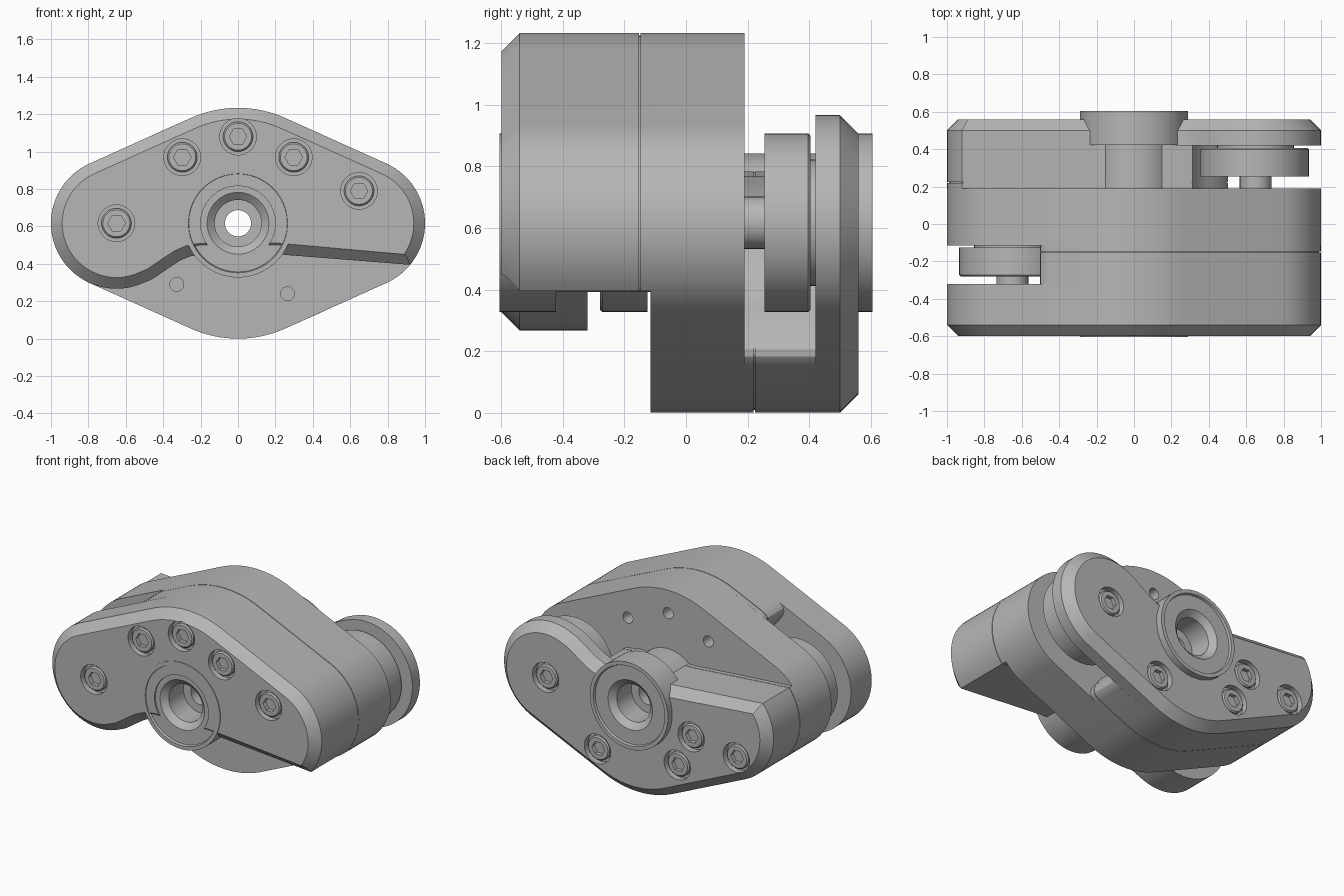
import bpy, bmesh, math
from math import cos, sin, radians

if "Cube" in bpy.data.objects:
    bpy.data.objects.remove(bpy.data.objects["Cube"])

C = 0.617            # height of the central axis
ARM = 0.65           # distance from the axis to the end lobes
R_END, R_MID = 0.35, 0.617

metal = bpy.data.materials.new("grey_metal")
metal.diffuse_color = (0.47, 0.47, 0.47, 1)
metal.use_nodes = True
metal.node_tree.nodes["Principled BSDF"].inputs["Base Color"].default_value = metal.diffuse_color


def arc(cx, cz, r, a0, a1, n):
    return [(cx + r * cos(radians(a0 + (a1 - a0) * i / n)),
             cz + r * sin(radians(a0 + (a1 - a0) * i / n))) for i in range(n + 1)]


def circle(cx, cz, r, n=48):
    return arc(cx, cz, r, 0, 360, n)[:-1]


def finish(name, bm):
    bmesh.ops.recalc_face_normals(bm, faces=bm.faces[:])
    me = bpy.data.meshes.new(name)
    bm.to_mesh(me)
    bm.free()
    me.materials.append(metal)
    ob = bpy.data.objects.new(name, me)
    bpy.context.collection.objects.link(ob)
    return ob


def prism(name, outline, d0, d1, side, chamfer=0.0):
    """Slab from depth d0 to d1; side -1 is the front, +1 is the back,
    which is the front inverted through the centre."""
    bm = bmesh.new()

    def ring(d):
        return [bm.verts.new((-side * x, side * d, C - side * z)) for x, z in outline]
    a, b = ring(d0), ring(d1 - chamfer)
    n = len(outline)
    for i in range(n):
        j = (i + 1) % n
        bm.faces.new((a[i], a[j], b[j], b[i]))
    bm.faces.new(a)
    cap = bm.faces.new(b)
    bmesh.ops.recalc_face_normals(bm, faces=bm.faces[:])
    if chamfer:
        bmesh.ops.inset_region(bm, faces=[cap], thickness=chamfer, use_even_offset=True)
        for v in cap.verts:
            v.co.y = side * d1
    return finish(name, bm)


def cut(ob, cutters):
    for c in cutters:
        m = ob.modifiers.new("cut", 'BOOLEAN')
        m.operation, m.solver, m.object = 'DIFFERENCE', 'EXACT', c
        bpy.context.view_layer.objects.active = ob
        bpy.ops.object.modifier_apply(modifier=m.name)
        bpy.data.objects.remove(c)


def hole(x, z, r, d0, d1, side, n=32):
    return prism("cutter", circle(x, z, r, n), d0, d1, side)


# Outlines around the axis, as seen from each lever's own side
T = math.degrees(math.acos((R_MID - R_END) / ARM))
T2 = 180 - T
diamond = (arc(ARM, 0, R_END, -T, T, 28) + arc(0, 0, R_MID, T, T2, 16)
           + arc(-ARM, 0, R_END, T2, 360 - T2, 28) + arc(0, 0, R_MID, -T2, -T, 16))
shoulder = arc(ARM, 0, R_END, -39.4, T, 24) + arc(0, 0, R_MID, T, T2, 16)
lever = (shoulder + arc(-ARM, 0, R_END, T2, 290, 36)
         + [(-0.46, -0.30), (-0.41, -0.267), (-0.36, -0.232), (-0.31, -0.20),
            (-0.26, -0.178), (-0.2, -0.167), (0.2, -0.165)])
block = (shoulder + [(-0.46, 0.47), (-0.485, 0.455), (-0.5, 0.435), (-0.503, 0.41),
                     (-0.49, 0.38), (-0.465, 0.345)]
         + arc(-ARM, 0, 0.37, 52, -24, 16) + [(-0.2, -0.167), (0.2, -0.165)])
inner = [(x * 0.99, z * 0.985) for x, z in block]

front_bolts = [(0, 0.463), (-0.298, 0.353), (0.298, 0.353), (0.647, 0.173), (-ARM, 0)]
back_bolts = [(-0.265, 0.377), (0.327, 0.327), (0.43, 0.11), (0.765, 0.16), (-ARM, 0)]

# Middle plate with bolt holes through both faces
plate = prism("middle_plate", diamond, -0.19, 0.115, -1)
drills = [hole(0, 0, 0.2, -0.3, 0.3, -1)]
drills += [hole(x, z, 0.037, 0.05, 0.3, 1, 20) for x, z in
           [(-x, -z) for x, z in front_bolts[:3]]]
drills += [hole(x, z, 0.037, 0.05, 0.3, -1, 20) for x, z in
           [(-x, -z) for x, z in back_bolts[:2]]]
cut(plate, drills)

# side, outer face, lobe underside, seam, plate face, bolts, roller, axle, washer
SIDES = [
    ("front", -1, 0.60, 0.32, 0.15, 0.115, front_bolts, (0.125, 0.28), (0.28, 0.33), (0.115, 0.125)),
    ("back", 1, 0.56, 0.42, 0.222, 0.19, back_bolts, (0.255, 0.405), (0.19, 0.255), (0.405, 0.42)),
]
for tag, s, top, under, seam, face, bolts, roller, axle, washer in SIDES:
    # Chamfered lever with counterbores
    arm = prism(tag + "_lever", lever, under, top, s, 0.06)
    cut(arm, [hole(0, 0, 0.2, 0, 1, s)]
        + [hole(x, z, 0.098, top - 0.04, top + 0.1, s) for x, z in bolts])
    # Block behind the lever, seam core and thin shim
    for name, line, d0, d1 in (("_block", block, seam + 0.002, under),
                               ("_seam_core", inner, seam - 0.01, seam + 0.01),
                               ("_shim", block, face, seam - 0.002)):
        cut(prism(tag + name, line, d0, d1, s), [hole(0, 0, 0.2, 0, 1, s)])
    # Socket head bolts
    for i, (x, z) in enumerate(bolts):
        b = prism(f"{tag}_bolt_{i + 1}", circle(x, z, 0.08, 32), top - 0.045, top - 0.008, s, 0.008)
        cut(b, [hole(x, z, 0.047, top - 0.035, top + 0.1, s, 6)])
    # Roller, axle and washer
    prism(tag + "_roller", circle(-ARM + 0.005, 0, 0.29, 64), *roller, s, 0.008)
    prism(tag + "_roller_axle", circle(-ARM, 0, 0.085, 32), *axle, s)
    prism(tag + "_roller_washer", circle(-ARM, 0, 0.205, 48), *washer, s)

# Central sleeve with a rimmed hub at each end
half = [(0.07, 0.40), (0.125, 0.40), (0.125, 0.555), (0.165, 0.59), (0.26, 0.59),
        (0.265, 0.605), (0.29, 0.605), (0.29, 0.422), (0.225, 0.422)]
profile = half + [(r, -y) for r, y in reversed(half)]
bm = bmesh.new()
N = 64
rings = [[bm.verts.new((r * cos(math.tau * k / N), y, C + r * sin(math.tau * k / N)))
          for r, y in profile] for k in range(N)]
for k in range(N):
    p, q = rings[k], rings[(k + 1) % N]
    for i in range(len(profile)):
        j = (i + 1) % len(profile)
        bm.faces.new((p[i], p[j], q[j], q[i]))
finish("central_sleeve", bm)

# Smooth the curved walls and keep edges sharp
bpy.ops.object.select_all(action='DESELECT')
for ob in bpy.context.scene.objects:
    ob.select_set(True)
    bpy.context.view_layer.objects.active = ob
bpy.ops.object.shade_smooth_by_angle(angle=radians(25))
